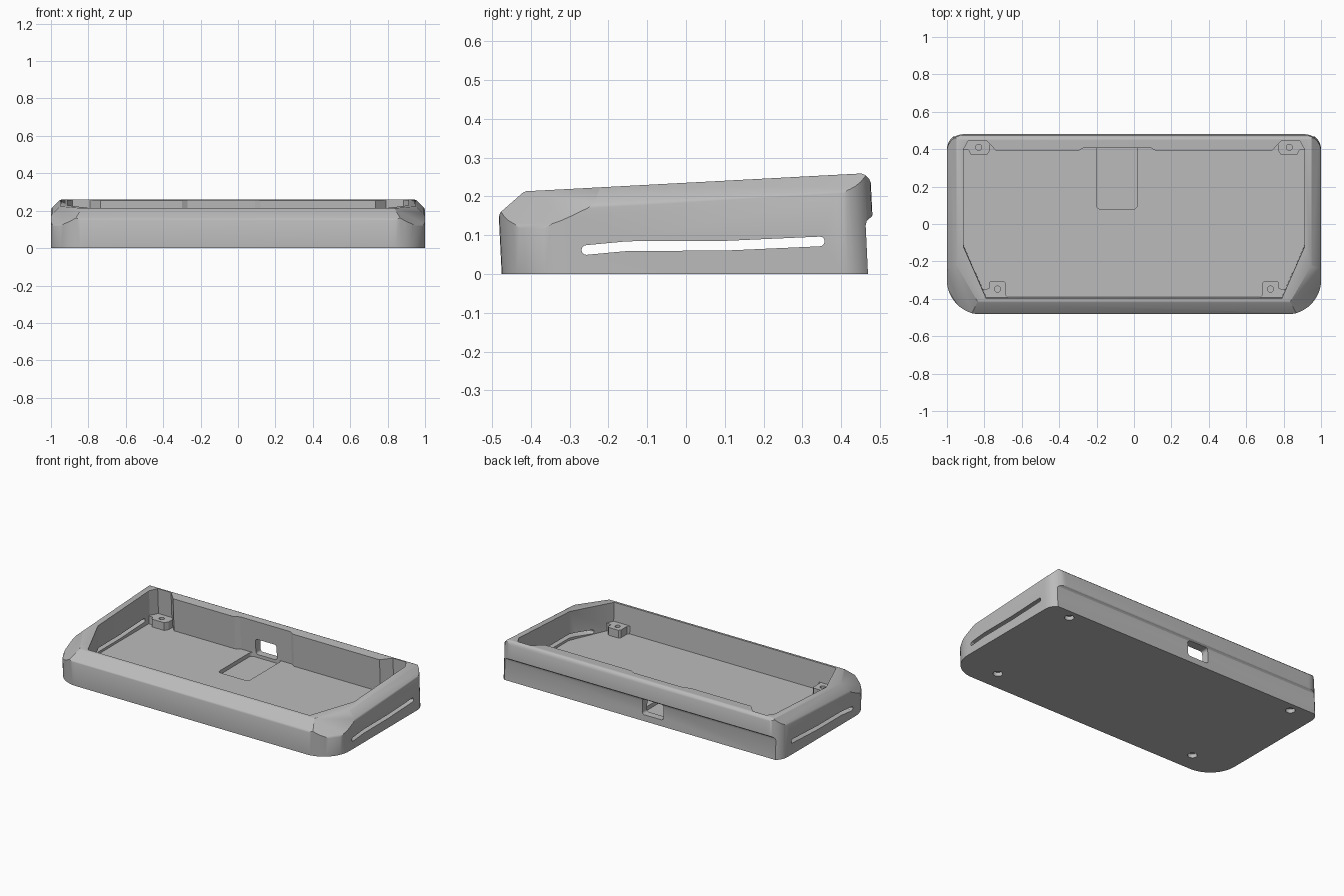
import bpy, bmesh
from math import cos, sin, radians
from mathutils import Vector

if "Cube" in bpy.data.objects:
    bpy.data.objects.remove(bpy.data.objects["Cube"])

LEAN = 0.05      # walls lean forward, square to the sloping rim
FLOOR = 0.045

grey = bpy.data.materials.new("matte grey")
grey.use_nodes = True
grey.diffuse_color = (0.5, 0.5, 0.5, 1)
grey.node_tree.nodes["Principled BSDF"].inputs["Base Color"].default_value = (0.5, 0.5, 0.5, 1)


def prism(name, pts, lo, hi, axis="z", lean=0.0):
    """Extrude a 2D outline along z (x, y points) or along x (y, z points)."""
    bm = bmesh.new()

    def place(p, t):
        return (p[0], p[1] - lean * t, t) if axis == "z" else (t, p[0], p[1])
    a = [bm.verts.new(place(p, lo)) for p in pts]
    b = [bm.verts.new(place(p, hi)) for p in pts]
    bm.faces.new(a)
    bm.faces.new(b)
    for i in range(len(pts)):
        j = (i + 1) % len(pts)
        bm.faces.new((a[i], a[j], b[j], b[i]))
    bmesh.ops.recalc_face_normals(bm, faces=bm.faces)
    me = bpy.data.meshes.new(name)
    bm.to_mesh(me)
    bm.free()
    me.materials.append(grey)
    ob = bpy.data.objects.new(name, me)
    bpy.context.collection.objects.link(ob)
    return ob


def arc(cx, cy, r, start, end, n=8):
    return [(cx + r * cos(radians(start + (end - start) * i / n)),
             cy + r * sin(radians(start + (end - start) * i / n))) for i in range(n + 1)]


def rounded(x0, x1, y0, y1, r):
    return (arc(x1 - r, y1 - r, r, 0, 90, 4) + arc(x0 + r, y1 - r, r, 90, 180, 4)
            + arc(x0 + r, y0 + r, r, 180, 270, 4) + arc(x1 - r, y0 + r, r, 270, 360, 4))


def mirror(pts):
    return [(-x, y) for x, y in reversed(pts)]


def cut(ob, cutter):
    bpy.context.view_layer.objects.active = ob
    m = ob.modifiers.new("cut", "BOOLEAN")
    m.operation, m.solver, m.object = "DIFFERENCE", "EXACT", cutter
    bpy.ops.object.modifier_apply(modifier=m.name)
    bpy.data.objects.remove(cutter)


def smooth(ob):
    bpy.ops.object.select_all(action="DESELECT")
    ob.select_set(True)
    bpy.context.view_layer.objects.active = ob
    bpy.ops.object.shade_smooth_by_angle(angle=radians(28))


# Body: rounded footprint, leaned, then shaved to the sloping top and chamfers
half = arc(0.82, -0.295, 0.18, -90, 0, 12) + arc(0.91, 0.398, 0.09, 0, 90)
body = prism("case_body", half + mirror(half), 0, 0.32, lean=LEAN)

bm = bmesh.new()
bm.from_mesh(body.data)


def shave(point, normal):
    res = bmesh.ops.bisect_plane(bm, geom=bm.verts[:] + bm.edges[:] + bm.faces[:], dist=1e-6,
                                 plane_co=point, plane_no=normal, clear_outer=True)
    edges = [e for e in res["geom_cut"] if isinstance(e, bmesh.types.BMEdge) and e.is_boundary]
    if edges:
        bmesh.ops.edgeloop_fill(bm, edges=edges)


def soften(point, n1, n2, depth):
    n = (Vector(n1).normalized() + Vector(n2).normalized()).normalized()
    shave(Vector(point) - n * depth, n)


top_n = (0, -0.053, 1)
front_wall, back_wall = (0, -1, -LEAN), (0, 1, LEAN)
shave((0, -0.41, 0.2135), top_n)
front_n = (0, -0.055, 0.063)
shave((0, -0.42, 0.21), front_n)
soften((0, -0.483, 0.155), front_n, front_wall, 0.003)
soften((0, -0.416, 0.213), front_n, top_n, 0.001)
back_n = (0, 0.7, 0.7)
shave((0, 0.466, 0.251), back_n)
soften((0, 0.476, 0.241), back_n, back_wall, 0.002)
soften((0, 0.458, 0.259), back_n, top_n, 0.002)
for s in (-1, 1):
    side_n = (s * 0.045, -0.0026, 0.05)
    shave((s * 0.95, 0, 0.235), side_n)
    soften((s, 0, 0.19), side_n, (s, 0, 0), 0.003)
    soften((s * 0.95, 0, 0.235), side_n, top_n, 0.001)
    corner_n = (s * 0.0796, -0.0518, 0.1076)
    shave((s * 0.95, -0.22, 0.223), corner_n)
    soften((s * 0.947, -0.428, 0.128), corner_n, (s * 0.84, -0.54, 0), 0.004)
bmesh.ops.recalc_face_normals(bm, faces=bm.faces)
bm.to_mesh(body.data)
bm.free()

# Tray cavity with rear corner pockets and a shallow bay behind the port
right = [(0.79, -0.388), (0.912, -0.11), (0.912, 0.41), (0.885, 0.46), (0.79, 0.46), (0.735, 0.402)]
bay = [(0.12, 0.402), (0.09, 0.42), (-0.27, 0.42), (-0.30, 0.402)]
cut(body, prism("cavity", right + bay + mirror(right), FLOOR, 0.4, lean=LEAN))

# Rear step below the overhanging lip
cut(body, prism("rear_step", [(0.47, -0.02), (0.463, 0.125), (0.466, 0.137), (0.472, 0.143),
                              (0.478, 0.147), (0.483, 0.157), (0.6, 0.157), (0.6, -0.02)],
                -1.2, 1.2, axis="x"))

# Side vents: one slightly bent slot through both side walls
path = [(-0.257, 0.062), (-0.15, 0.072), (0.1, 0.073), (0.345, 0.084)]
slot = ([(y, z - 0.0125) for y, z in path] + arc(0.345, 0.084, 0.0125, -60, 60, 4)
        + [(y, z + 0.0125) for y, z in reversed(path)] + arc(-0.257, 0.062, 0.0125, 120, 240, 4))
cut(body, prism("side_vents", slot, -1.2, 1.2, axis="x"))

# Floor recess and rear port
cut(body, prism("floor_recess", rounded(-0.2, 0.017, 0.08, 0.42, 0.02), 0.02, 0.06))
port = prism("port", rounded(-0.165, -0.015, 0.04, 0.14, 0.015), 0.38, 0.6)
for v in port.data.vertices:
    v.co = (v.co.x, v.co.z, v.co.y)
port.data.flip_normals()
cut(body, port)

# Screw bosses with pilot holes above and countersinks below
rear = [(0.77, 0.455), (0.77, 0.395), (0.785, 0.37), (0.872, 0.37), (0.885, 0.395),
        (0.92, 0.395), (0.90, 0.455)]
front = [(0.665, -0.40), (0.685, -0.38), (0.685, -0.315), (0.695, -0.305), (0.765, -0.305),
         (0.775, -0.315), (0.775, -0.345), (0.815, -0.35), (0.80, -0.40)]
for label, outline, cx, cy in (("rear", rear, 0.83, 0.41), ("front", front, 0.73, -0.348)):
    for side, s in (("left", 1), ("right", -1)):
        pts = outline if s > 0 else mirror(outline)
        boss = prism(f"{label}_{side}_boss", pts, FLOOR - 0.01, 0.095)
        cut(boss, prism("pilot", arc(s * cx, cy, 0.016, 0, 345, 23), 0.06, 0.2))
        smooth(boss)
        cut(body, prism("countersink", arc(s * cx, cy, 0.028, 0, 345, 23), -0.02, 0.025))

smooth(body)
